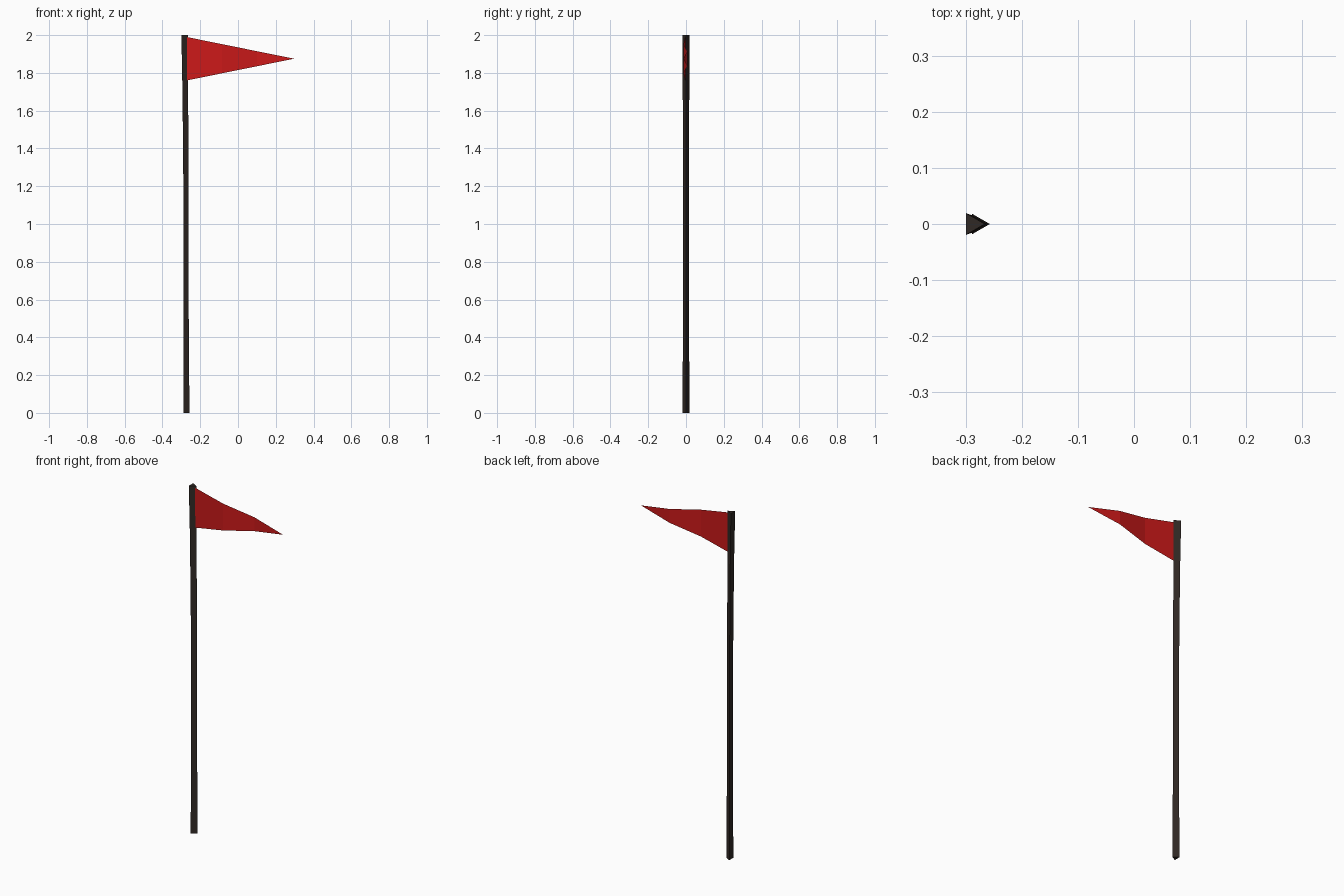
import bpy, bmesh, math

if "Cube" in bpy.data.objects:
    bpy.data.objects.remove(bpy.data.objects["Cube"])


def make_object(name, bm, color):
    bmesh.ops.recalc_face_normals(bm, faces=bm.faces[:])
    mesh = bpy.data.meshes.new(name)
    bm.to_mesh(mesh)
    bm.free()
    mat = bpy.data.materials.new(name + "_color")
    mat.diffuse_color = color
    mat.use_nodes = True
    mat.node_tree.nodes["Principled BSDF"].inputs["Base Color"].default_value = mat.diffuse_color
    mesh.materials.append(mat)
    obj = bpy.data.objects.new(name, mesh)
    bpy.context.collection.objects.link(obj)
    return obj


# Pole: three-sided, slightly crooked stick, each ring is (z, centre x, radius)
rings = [(0, -0.278, 0.021), (0.6, -0.280, 0.0185), (1.2, -0.280, 0.0185),
         (1.7, -0.284, 0.020), (2.0, -0.2885, 0.0225)]
bm = bmesh.new()
loops = []
for z, cx, r in rings:
    loops.append([bm.verts.new((cx + r * math.cos(a), r * math.sin(a), z))
                  for a in (0, math.tau / 3, 2 * math.tau / 3)])
for low, high in zip(loops, loops[1:]):
    for i in range(3):
        j = (i + 1) % 3
        bm.faces.new((low[i], low[j], high[j], high[i]))
bm.faces.new(loops[0])
bm.faces.new(loops[-1])
make_object("pole", bm, (0.03, 0.022, 0.018, 1))

# Pennant: thin waving sheet tapering to a point, columns are (x, y)
wave = [(-0.272, -0.003), (-0.085, -0.014), (0.10, 0.007)]
tip_x, tip_y, tip_z = 0.297, -0.014, 1.875
bm = bmesh.new()
columns = []
for x, y in wave:
    half = 0.115 * (tip_x - x) / (tip_x - wave[0][0])
    columns.append([bm.verts.new((x, y, tip_z + s * half)) for s in (-1, 1)])
for a, b in zip(columns, columns[1:]):
    bm.faces.new((a[0], b[0], b[1], a[1]))
tip = bm.verts.new((tip_x, tip_y, tip_z))
bm.faces.new((columns[-1][0], tip, columns[-1][1]))
make_object("pennant", bm, (0.6, 0.01, 0.01, 1))
